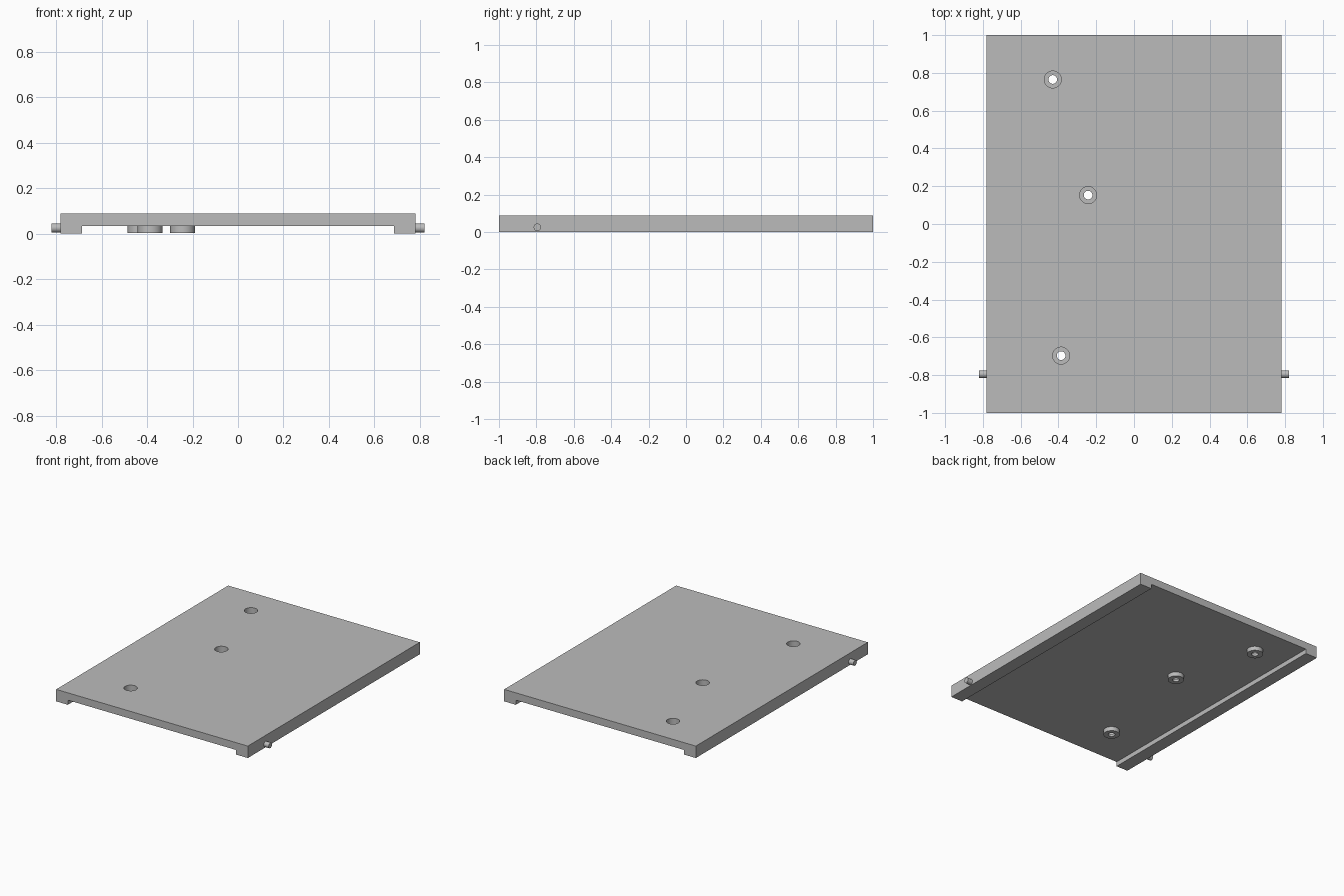
import bpy, bmesh
from math import pi

if "Cube" in bpy.data.objects:
    bpy.data.objects.remove(bpy.data.objects["Cube"], do_unlink=True)

grey = bpy.data.materials.new("plain grey")
grey.use_nodes = True
grey.diffuse_color = (0.5, 0.5, 0.5, 1)
grey.node_tree.nodes["Principled BSDF"].inputs["Base Color"].default_value = (0.5, 0.5, 0.5, 1)

HALF_W, RAIL_X, HALF_L = 0.78, 0.685, 1.0
UNDER, TOP = 0.034, 0.088
HOLES = [(-0.43, 0.765), (-0.243, 0.153), (-0.386, -0.697)]


def cylinder(name, x, y, z0, z1, r, sides=40):
    bpy.ops.mesh.primitive_cylinder_add(vertices=sides, radius=r, depth=z1 - z0,
                                        location=(x, y, (z0 + z1) / 2))
    ob = bpy.context.object
    ob.name = name
    ob.data.materials.append(grey)
    return ob


def combine(target, tool, operation):
    tool.hide_render = True
    mod = target.modifiers.new(operation.lower(), 'BOOLEAN')
    mod.operation, mod.solver, mod.object = operation, 'EXACT', tool
    bpy.context.view_layer.objects.active = target
    bpy.ops.object.modifier_apply(modifier=mod.name)
    bpy.data.objects.remove(tool, do_unlink=True)


def smooth(ob):
    bpy.ops.object.select_all(action='DESELECT')
    ob.select_set(True)
    bpy.context.view_layer.objects.active = ob
    bpy.ops.object.shade_smooth_by_angle()


# Channel-shaped plate: one profile with a rail down each long side
profile = [(-HALF_W, 0), (-RAIL_X, 0), (-RAIL_X, UNDER), (RAIL_X, UNDER),
           (RAIL_X, 0), (HALF_W, 0), (HALF_W, TOP), (-HALF_W, TOP)]
bm = bmesh.new()
face = bm.faces.new([bm.verts.new((x, -HALF_L, z)) for x, z in profile])
ext = bmesh.ops.extrude_face_region(bm, geom=[face])
moved = [v for v in ext["geom"] if isinstance(v, bmesh.types.BMVert)]
bmesh.ops.translate(bm, verts=moved, vec=(0, 2 * HALF_L, 0))
bmesh.ops.recalc_face_normals(bm, faces=bm.faces)
mesh = bpy.data.meshes.new("cover_plate")
bm.to_mesh(mesh)
bm.free()
mesh.materials.append(grey)
plate = bpy.data.objects.new("cover_plate", mesh)
bpy.context.collection.objects.link(plate)

# Screw bosses below, countersunk pockets above, through holes
for x, y in HOLES:
    combine(plate, cylinder("boss", x, y, 0.003, 0.06, 0.055), 'UNION')
    combine(plate, cylinder("pocket_cutter", x, y, 0.02, 0.12, 0.045), 'DIFFERENCE')
    combine(plate, cylinder("hole_cutter", x, y, -0.05, 0.05, 0.023), 'DIFFERENCE')
smooth(plate)

# Hinge pins on both sides near the front
for side, sx in (("left", 1), ("right", -1)):
    pin = cylinder(side + "_hinge_pin", 0, 0, -0.03, 0.03, 0.02, 16)
    pin.rotation_euler = (0, pi / 2, 0)
    pin.location = (sx * 0.79, -0.795, 0.025)
    smooth(pin)
